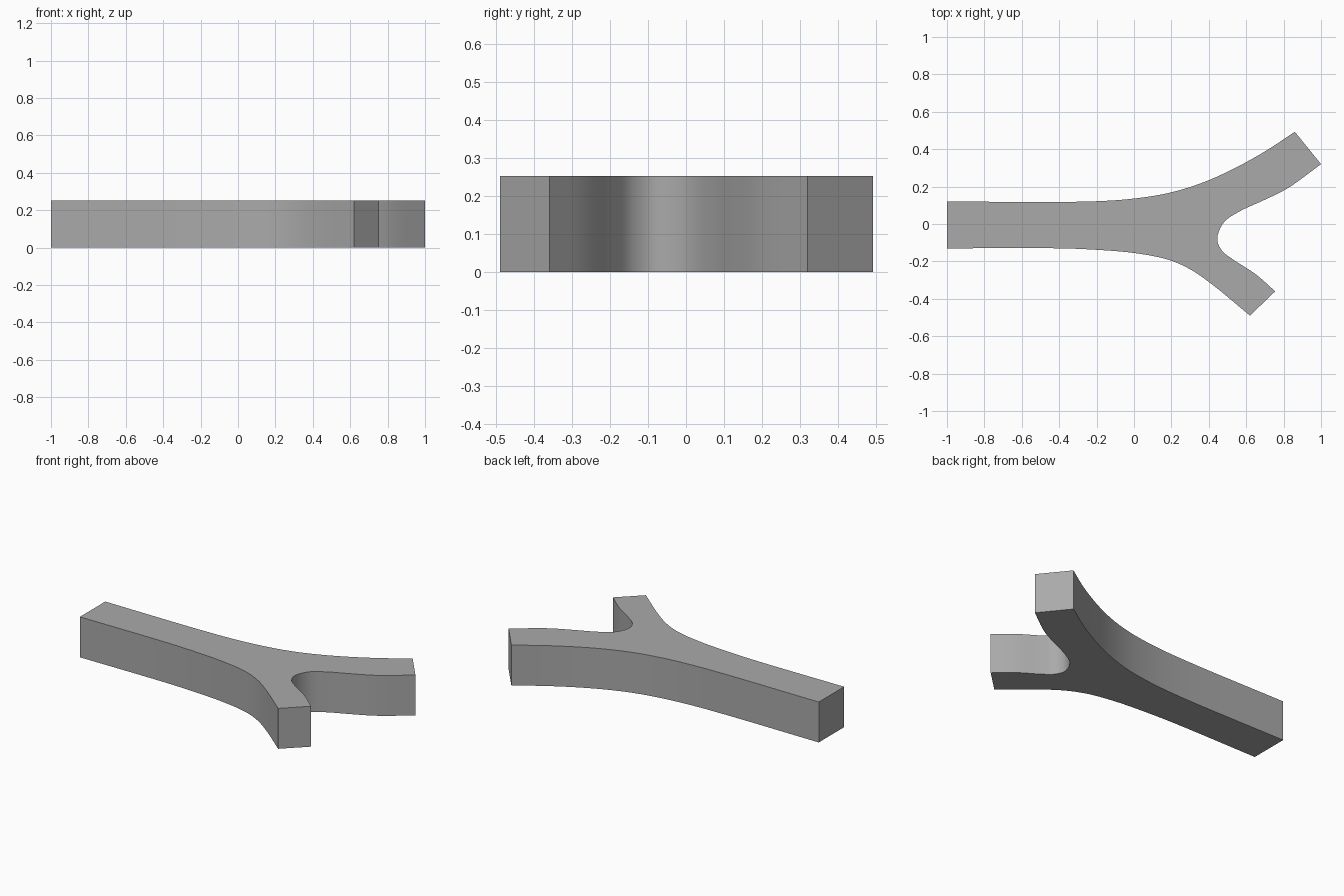
import bpy
import bmesh
import math
from mathutils import Vector

cube = bpy.data.objects.get("Cube")
if cube:
    bpy.data.objects.remove(cube, do_unlink=True)

HEIGHT = 0.252
STEPS = 5


def smooth_path(points):
    """Curve through all points, keeping both ends."""
    p = [Vector(q) for q in points]
    p = [2 * p[0] - p[1]] + p + [2 * p[-1] - p[-2]]
    path = []
    for a, b, c, d in zip(p, p[1:], p[2:], p[3:]):
        # Spacing-aware tangents stop overshoot between uneven points
        ab, bc, cd = [math.sqrt((v - u).length) for u, v in ((a, b), (b, c), (c, d))]
        m1 = (c - b) + bc * ((b - a) / ab - (c - a) / (ab + bc))
        m2 = (c - b) + bc * ((d - c) / cd - (d - b) / (bc + cd))
        for i in range(STEPS):
            t = i / STEPS
            path.append((2 * t**3 - 3 * t**2 + 1) * b + (t**3 - 2 * t**2 + t) * m1
                        + (3 * t**2 - 2 * t**3) * c + (t**3 - t**2) * m2)
    return path + [p[-2]]


# Long side of the stem flowing into the short arm
short_side = [(-1, -0.13), (-0.4, -0.13), (-0.2, -0.138), (0, -0.155), (0.18, -0.19),
              (0.3, -0.242), (0.42, -0.325), (0.62, -0.49)]
# Rounded crotch between the arms
crotch = [(0.755, -0.36), (0.65, -0.268), (0.53, -0.19), (0.47, -0.142), (0.445, -0.08),
          (0.48, 0.008), (0.56, 0.065), (0.7, 0.13), (0.82, 0.19), (1, 0.32)]
# Long arm flowing back into the stem
long_side = [(0.86, 0.493), (0.7, 0.388), (0.51, 0.284), (0.35, 0.215), (0.19, 0.167),
             (0, 0.136), (-0.25, 0.12), (-1, 0.12)]

outline = [v for side in (short_side, crotch, long_side) for v in smooth_path(side)]

# Extrude the outline into a solid slab
bm = bmesh.new()
base = bm.faces.new([bm.verts.new((v.x, v.y, 0)) for v in outline])
top = bmesh.ops.extrude_face_region(bm, geom=[base], use_keep_orig=True)
bmesh.ops.translate(bm, vec=(0, 0, HEIGHT),
                    verts=[g for g in top["geom"] if isinstance(g, bmesh.types.BMVert)])
bmesh.ops.recalc_face_normals(bm, faces=bm.faces)
mesh = bpy.data.meshes.new("forked_beam")
bm.to_mesh(mesh)
bm.free()
beam = bpy.data.objects.new("forked_beam", mesh)
bpy.context.collection.objects.link(beam)

# Plain grey
grey = bpy.data.materials.new("plain grey")
grey.use_nodes = True
colour = (0.4, 0.4, 0.4, 1)
grey.diffuse_color = colour
grey.node_tree.nodes["Principled BSDF"].inputs["Base Color"].default_value = colour
mesh.materials.append(grey)

bpy.context.view_layer.objects.active = beam
beam.select_set(True)
bpy.ops.object.shade_smooth_by_angle(angle=math.radians(30))
